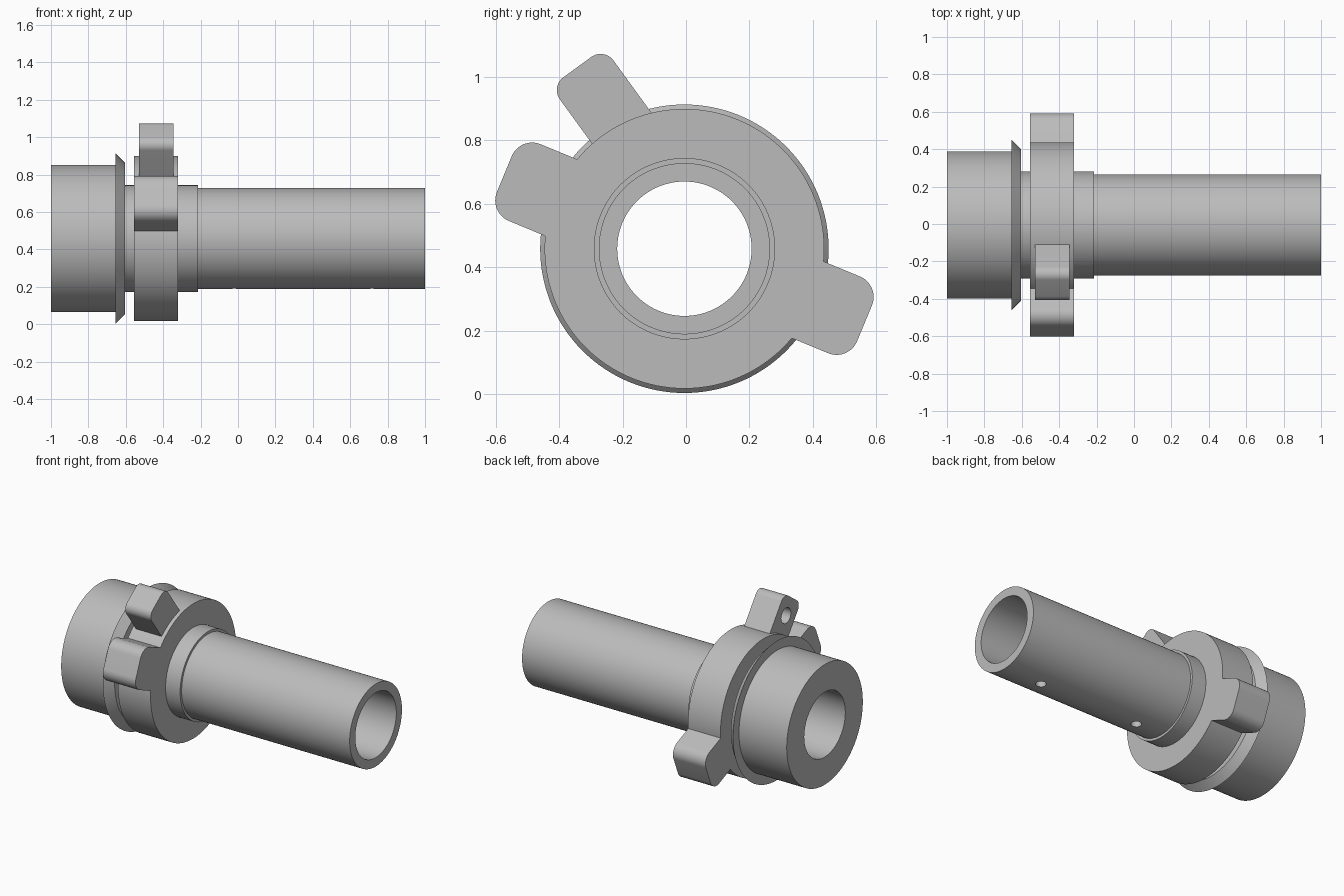
import bpy, bmesh, math
from mathutils import Matrix, Vector

if "Cube" in bpy.data.objects:
    bpy.data.objects.remove(bpy.data.objects["Cube"])

AXIS = Vector((0, -0.005, 0.458))

steel = bpy.data.materials.new("plain grey")
steel.use_nodes = True
GREY = (0.5, 0.5, 0.5, 1)
steel.diffuse_color = GREY
steel.node_tree.nodes["Principled BSDF"].inputs["Base Color"].default_value = GREY


def finish(name, bm):
    bmesh.ops.recalc_face_normals(bm, faces=bm.faces)
    mesh = bpy.data.meshes.new(name)
    bm.to_mesh(mesh)
    bm.free()
    mesh.materials.append(steel)
    obj = bpy.data.objects.new(name, mesh)
    bpy.context.collection.objects.link(obj)
    return obj


def smooth(obj):
    bpy.ops.object.select_all(action="DESELECT")
    obj.select_set(True)
    bpy.context.view_layer.objects.active = obj
    bpy.ops.object.shade_smooth_by_angle(angle=math.radians(30))


def lathe(name, profile, steps=128):
    """Turn a closed (x, radius) profile around the long axis."""
    bm = bmesh.new()
    rings = []
    for i in range(steps):
        a = math.tau * i / steps
        rings.append([bm.verts.new(AXIS + Vector((x, r * math.cos(a), r * math.sin(a))))
                      for x, r in profile])
    n = len(profile)
    for i in range(steps):
        here, there = rings[i], rings[(i + 1) % steps]
        for j in range(n):
            k = (j + 1) % n
            bm.faces.new((here[j], here[k], there[k], there[j]))
    return finish(name, bm)


def lug(name, angle, x0, x1, low, high, tip, fillet, root=0.34):
    """Radial block with two rounded outer corners, extruded along x."""
    a = math.radians(angle)
    out = Vector((0, math.cos(a), math.sin(a)))
    side = Vector((0, -math.sin(a), math.cos(a)))
    outline = [(root, low)]
    for corner, start in ((low + fillet, -90), (high - fillet, 0)):
        for i in range(13):
            t = math.radians(start + 90 * i / 12)
            outline.append((tip - fillet + fillet * math.cos(t), corner + fillet * math.sin(t)))
    outline.append((root, high))
    bm = bmesh.new()
    face = bm.faces.new([bm.verts.new(AXIS + Vector((x0, 0, 0)) + out * u + side * v)
                         for u, v in outline])
    moved = bmesh.ops.extrude_face_region(bm, geom=[face])["geom"]
    bmesh.ops.translate(bm, vec=(x1 - x0, 0, 0),
                        verts=[v for v in moved if isinstance(v, bmesh.types.BMVert)])
    return finish(name, bm)


def drill(target, centre, direction, radius, depth):
    """Cut a round hole with a hidden cylinder."""
    bm = bmesh.new()
    turn = Vector((0, 0, 1)).rotation_difference(Vector(direction)).to_matrix().to_4x4()
    bmesh.ops.create_cone(bm, cap_ends=True, segments=32, radius1=radius, radius2=radius,
                          depth=depth, matrix=Matrix.Translation(centre) @ turn)
    cutter = finish(target.name + "_drill", bm)
    cutter.hide_render = True
    cutter.hide_set(True)
    mod = target.modifiers.new("hole", "BOOLEAN")
    mod.operation = "DIFFERENCE"
    mod.solver = "EXACT"
    mod.object = cutter
    # bake the cut so the helper can go
    bpy.context.view_layer.update()
    graph = bpy.context.evaluated_depsgraph_get()
    cut = bpy.data.meshes.new_from_object(target.evaluated_get(graph))
    target.modifiers.clear()
    target.data = cut
    bpy.data.objects.remove(cutter)


# Hollow shaft: head, bevelled flange, neck and long tube
BORE = 0.212
shaft = lathe("hollow_shaft", [
    (-1, BORE), (-1, 0.393), (-0.655, 0.393), (-0.655, 0.455), (-0.605, 0.405),
    (-0.605, 0.286), (-0.215, 0.286), (-0.215, 0.27), (1, 0.27), (1, BORE)])

# Two small holes through the underside of the tube
for x in (-0.02, 0.717):
    drill(shaft, AXIS + Vector((x, 0, -0.25)), (0, 0, 1), 0.032, 0.14)

# Collar ring around the neck
collar = lathe("collar", [(-0.555, 0.28), (-0.555, 0.441), (-0.32, 0.441), (-0.32, 0.28)])

# Opposed pair of wide lugs on the collar
parts = [shaft, collar]
for name, angle in (("front_lug", 157.5), ("back_lug", -22.5)):
    parts.append(lug(name, angle, -0.555, -0.32, -0.131, 0.131, 0.615, 0.07))

# Narrow offset lug with a blind hole facing the head
upper = lug("upper_lug", 126, -0.53, -0.345, -0.168, 0.041, 0.662, 0.05)
a = math.radians(126)
hole = AXIS + Vector((-0.53, 0.55 * math.cos(a) + 0.064 * math.sin(a),
                      0.55 * math.sin(a) - 0.064 * math.cos(a)))
drill(upper, hole, (1, 0, 0), 0.05, 0.24)
parts.append(upper)

for part in parts:
    smooth(part)
